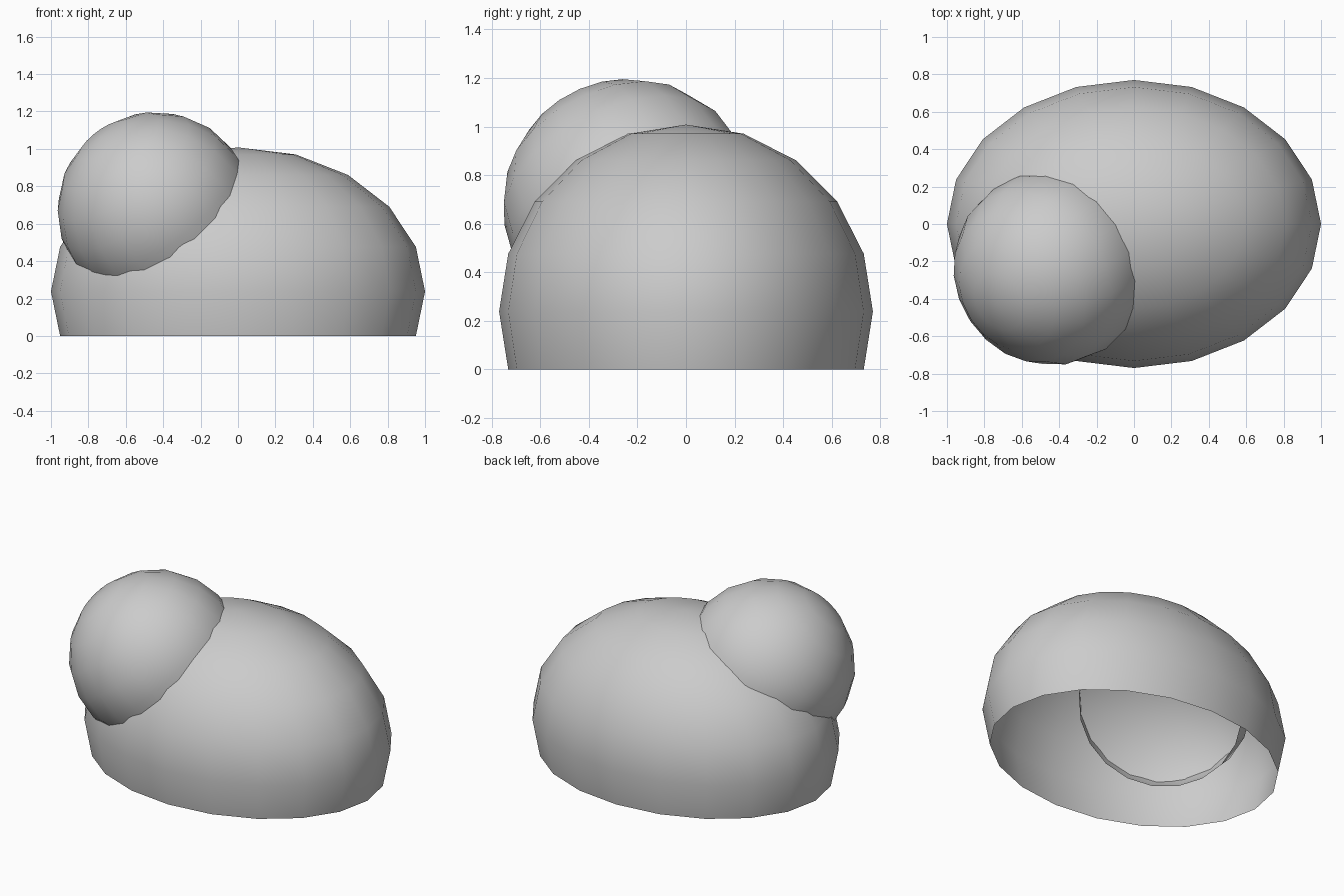
import bpy, bmesh
from mathutils import Matrix, Vector

if "Cube" in bpy.data.objects:
    bpy.data.objects.remove(bpy.data.objects["Cube"])


def open_dome(name, centre, radii, axis):
    """Smooth 20-sided sphere, open below the first ring under its equator."""
    bm = bmesh.new()
    bmesh.ops.create_uvsphere(bm, u_segments=20, v_segments=10, radius=1)
    low = [v for v in bm.verts if v.co.z < -0.4]
    bmesh.ops.delete(bm, geom=low, context='VERTS')
    tilt = Vector(axis).to_track_quat('Z', 'Y').to_matrix().to_4x4()
    bm.transform(Matrix.Translation(centre) @ tilt @ Matrix.Diagonal((*radii, 1)))
    for f in bm.faces:
        f.smooth = True
    mesh = bpy.data.meshes.new(name)
    bm.to_mesh(mesh)
    bm.free()
    obj = bpy.data.objects.new(name, mesh)
    bpy.context.collection.objects.link(obj)
    return obj


# Large oval body, open underneath
body = open_dome("body", (0, 0, 0.238), (1, 0.77, 0.77), (0, 0, 1))

# Round head leaning out of the front left shoulder, open inside the body
head = open_dome("head", (-0.44, -0.23, 0.672), (0.526, 0.526, 0.526),
                 (-0.56, -0.37, 0.74))
